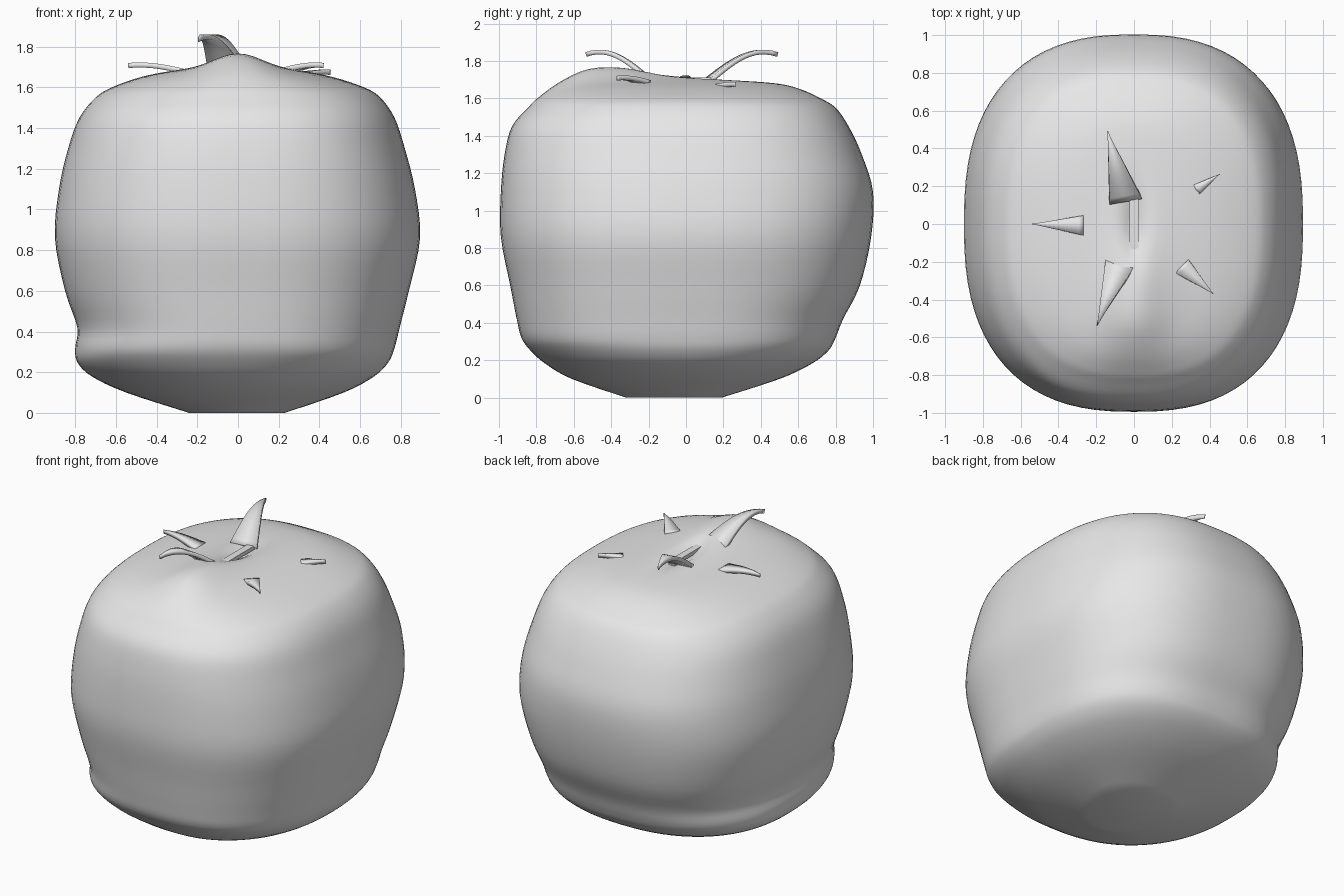
import bpy, bmesh, math
from mathutils import Vector

cube = bpy.data.objects.get("Cube")
if cube:
    bpy.data.objects.remove(cube, do_unlink=True)

gray = bpy.data.materials.new("plain gray")
gray.use_nodes = True
gray.diffuse_color = (0.8, 0.8, 0.8, 1)
gray.node_tree.nodes["Principled BSDF"].inputs["Base Color"].default_value = gray.diffuse_color

SEGMENTS = 80
STEPS = 4


def finish(name, bm, angle):
    bmesh.ops.recalc_face_normals(bm, faces=bm.faces)
    mesh = bpy.data.meshes.new(name)
    bm.to_mesh(mesh)
    bm.free()
    mesh.materials.append(gray)
    obj = bpy.data.objects.new(name, mesh)
    bpy.context.collection.objects.link(obj)
    bpy.ops.object.select_all(action='DESELECT')
    obj.select_set(True)
    bpy.context.view_layer.objects.active = obj
    bpy.ops.object.shade_smooth_by_angle(angle=math.radians(angle))
    return obj


def smooth_rows(rows):
    """Catmull-Rom interpolation through the profile rows."""
    out = []
    for i in range(len(rows) - 1):
        p0, p1, p2, p3 = (rows[min(max(k, 0), len(rows) - 1)] for k in range(i - 1, i + 3))
        for s in range(STEPS):
            t = s / STEPS
            out.append([0.5 * (2 * b + (c - a) * t + (2 * a - 5 * b + 4 * c - d) * t * t
                               + (3 * b - a - 3 * c + d) * t ** 3)
                        for a, b, c, d in zip(p0, p1, p2, p3)])
    return out + [rows[-1]]


def gauss(v, width):
    return math.exp(-(v / width) ** 2)


def crown_relief(x, y, z):
    """Front ridge and the narrow pit around the stalk."""
    if z < 1.4:
        return z
    ridge = 0.08 * gauss(x, 0.17) * gauss(y + 0.48, 0.22 if y < -0.48 else 0.42)
    pit = 0.05 * gauss(x, 0.05) * gauss(y, 0.17)
    return z + ridge - pit


# Fruit body: height, then reach to right, left, front and back
profile = [
    (0.0, 0.24, 0.23, 0.32, 0.19),
    (0.10, 0.55, 0.52, 0.61, 0.50),
    (0.18, 0.72, 0.67, 0.75, 0.67),
    (0.25, 0.79, 0.74, 0.83, 0.76),
    (0.32, 0.80, 0.77, 0.88, 0.80),
    (0.42, 0.79, 0.795, 0.905, 0.84),
    (0.60, 0.85, 0.84, 0.94, 0.93),
    (0.86, 0.90, 0.895, 0.99, 0.99),
    (1.10, 0.88, 0.87, 0.99, 1.0),
    (1.30, 0.835, 0.82, 0.97, 0.94),
    (1.45, 0.78, 0.77, 0.93, 0.87),
    (1.55, 0.70, 0.70, 0.84, 0.80),
    (1.60, 0.62, 0.62, 0.78, 0.72),
    (1.65, 0.48, 0.47, 0.68, 0.61),
    (1.68, 0.33, 0.32, 0.52, 0.48),
    (1.695, 0.17, 0.17, 0.28, 0.24),
    (1.70, 0.01, 0.01, 0.01, 0.01),
]
bm = bmesh.new()
rings = []
for z, right, left, front, back in smooth_rows(profile):
    power = 2 / (2 + 0.5 * min(1, z / 0.3))
    ring = []
    for i in range(SEGMENTS):
        a = math.tau * i / SEGMENTS
        c, s = math.cos(a), math.sin(a)
        x = math.copysign(abs(c) ** power, c) * (left if c > 0 else right)
        y = math.copysign(abs(s) ** power, s) * (back if s > 0 else front)
        ring.append(bm.verts.new((x, y, crown_relief(x, y, z))))
    rings.append(ring)
for low, high in zip(rings, rings[1:]):
    for i in range(SEGMENTS):
        j = (i + 1) % SEGMENTS
        bm.faces.new((low[i], low[j], high[j], high[i]))
bm.faces.new(rings[0])
bm.faces.new(rings[-1])
finish("fruit_body", bm, 60)


# Curling, tapered leaves: two base corners, a tip, base height and rise
def leaf(name, corner_a, corner_b, tip, base_z, rise, thickness=0.025):
    bm = bmesh.new()
    rows = []
    for k in range(13):
        t = k / 12
        z = base_z + rise * math.sin(2 * t)
        taper = min(t, 0.97)
        middle = (Vector(corner_a) + Vector(corner_b)) / 2
        centre = middle.lerp(Vector(tip), t)
        row = []
        for corner in (corner_a, corner_b):
            p = centre + (Vector(corner) - middle) * (1 - taper)
            row.append(bm.verts.new((p.x, p.y, z)))
        rows.append(row)
    for r, q in zip(rows, rows[1:]):
        bm.faces.new((r[0], r[1], q[1], q[0]))
    obj = finish(name, bm, 40)
    if obj.data.polygons[0].normal.z < 0:
        obj.data.flip_normals()
    solid = obj.modifiers.new("thickness", 'SOLIDIFY')
    solid.thickness = thickness
    solid.offset = 0


leaf("front_leaf", (-0.15, -0.19), (0.02, -0.2), (-0.195, -0.535), 1.70, 0.148)
leaf("back_leaf", (-0.13, 0.11), (0.04, 0.14), (-0.14, 0.49), 1.70, 0.148)
leaf("right_leaf", (-0.27, -0.06), (-0.27, 0.045), (-0.54, 0.0), 1.68, 0.03)
leaf("left_front_leaf", (0.22, -0.26), (0.29, -0.19), (0.42, -0.37), 1.685, 0.025)
leaf("left_back_leaf", (0.31, 0.205), (0.35, 0.16), (0.455, 0.265), 1.665, 0.01)

# Narrow stalk strip joining the two upright leaves
bm = bmesh.new()
bmesh.ops.create_cube(bm, size=1)
bmesh.ops.scale(bm, vec=(0.045, 0.36, 0.025), verts=bm.verts)
bmesh.ops.translate(bm, vec=(0.0, -0.03, 1.70), verts=bm.verts)
finish("stalk_strip", bm, 30)
